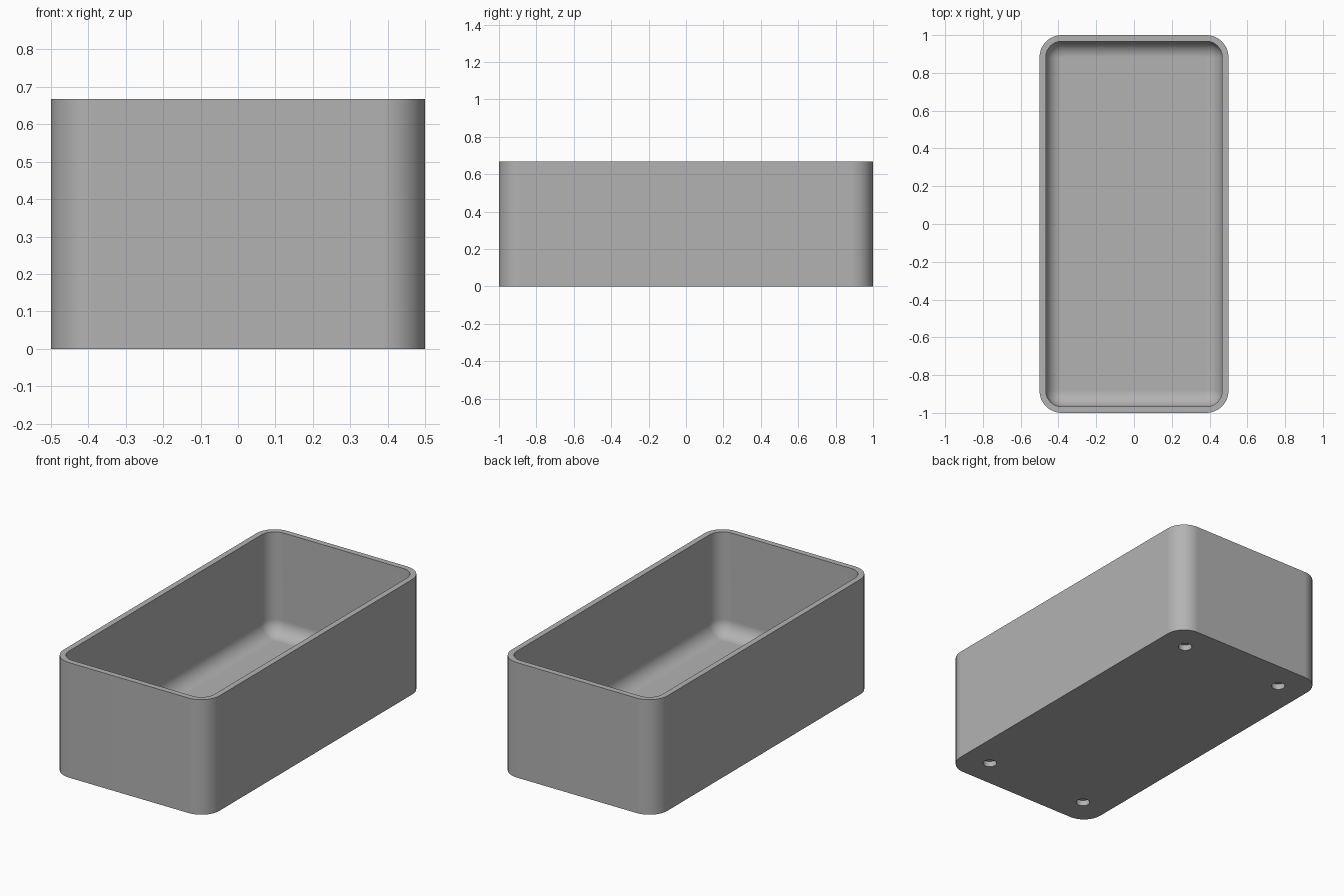
import bpy, bmesh, math

cube = bpy.data.objects.get("Cube")
if cube:
    bpy.data.objects.remove(cube, do_unlink=True)

HALF_X, HALF_Y, HEIGHT = 0.5, 1.0, 0.667
CORNER, WALL, FLOOR = 0.117, 0.033, 0.075
HOLE_X, HOLE_Y, HOLE_R, HOLE_DEPTH = 0.333, 0.833, 0.037, 0.033
STEPS = 12

grey = bpy.data.materials.new("plain_grey")
grey.use_nodes = True
colour = (0.45, 0.45, 0.45, 1)
grey.diffuse_color = colour
grey.node_tree.nodes["Principled BSDF"].inputs["Base Color"].default_value = colour


def ring(bm, inset, z):
    """Rounded rectangle of vertices, concentric with the outer outline."""
    radius = max(CORNER - inset, 0)
    cx, cy = HALF_X - inset - radius, HALF_Y - inset - radius
    verts = []
    for quarter, (sx, sy) in enumerate([(1, 1), (-1, 1), (-1, -1), (1, -1)]):
        for i in range(STEPS + 1):
            a = (quarter + i / STEPS) * math.pi / 2
            verts.append(bm.verts.new((sx * cx + radius * math.cos(a),
                                       sy * cy + radius * math.sin(a), z)))
    return verts


# Open box: outer wall, rim, inner wall, then a rounded turn into the floor
fillet = CORNER - WALL
section = [(0, 0), (0, HEIGHT), (WALL, HEIGHT)]
for i in range(STEPS + 1):
    a = i / STEPS * math.pi / 2
    section.append((WALL + fillet * (1 - math.cos(a)),
                    FLOOR + fillet * (1 - math.sin(a))))

bm = bmesh.new()
rings = [ring(bm, inset, z) for inset, z in section]
for low, high in zip(rings, rings[1:]):
    for i in range(len(low)):
        j = (i + 1) % len(low)
        bm.faces.new((low[i], low[j], high[j], high[i]))
bm.faces.new(rings[0][::-1])
bm.faces.new(rings[-1])
bmesh.ops.remove_doubles(bm, verts=bm.verts, dist=1e-5)
bmesh.ops.recalc_face_normals(bm, faces=bm.faces)
mesh = bpy.data.meshes.new("open_box")
bm.to_mesh(mesh)
bm.free()
mesh.materials.append(grey)
box = bpy.data.objects.new("open_box", mesh)
bpy.context.collection.objects.link(box)

# Four shallow round sockets in the underside
cutters = []
for sx in (-1, 1):
    for sy in (-1, 1):
        bpy.ops.mesh.primitive_cylinder_add(vertices=32, radius=HOLE_R, depth=2 * HOLE_DEPTH,
                                            location=(sx * HOLE_X, sy * HOLE_Y, 0))
        cutter = bpy.context.object
        cutter.name = "socket_cutter"
        cutter.hide_render = True
        cutter.data.materials.append(grey)
        cutters.append(cutter)
        cut = box.modifiers.new("socket", 'BOOLEAN')
        cut.operation = 'DIFFERENCE'
        cut.solver = 'EXACT'
        cut.object = cutter

bpy.ops.object.select_all(action='DESELECT')
box.select_set(True)
bpy.context.view_layer.objects.active = box
for name in [m.name for m in box.modifiers]:
    bpy.ops.object.modifier_apply(modifier=name)
for cutter in cutters:
    bpy.data.objects.remove(cutter, do_unlink=True)

# Smooth rounded corners, sharp rim and sockets
bpy.ops.object.shade_smooth_by_angle(angle=math.radians(35))
flat = box.modifiers.new("flat_walls", 'WEIGHTED_NORMAL')
flat.keep_sharp = True
